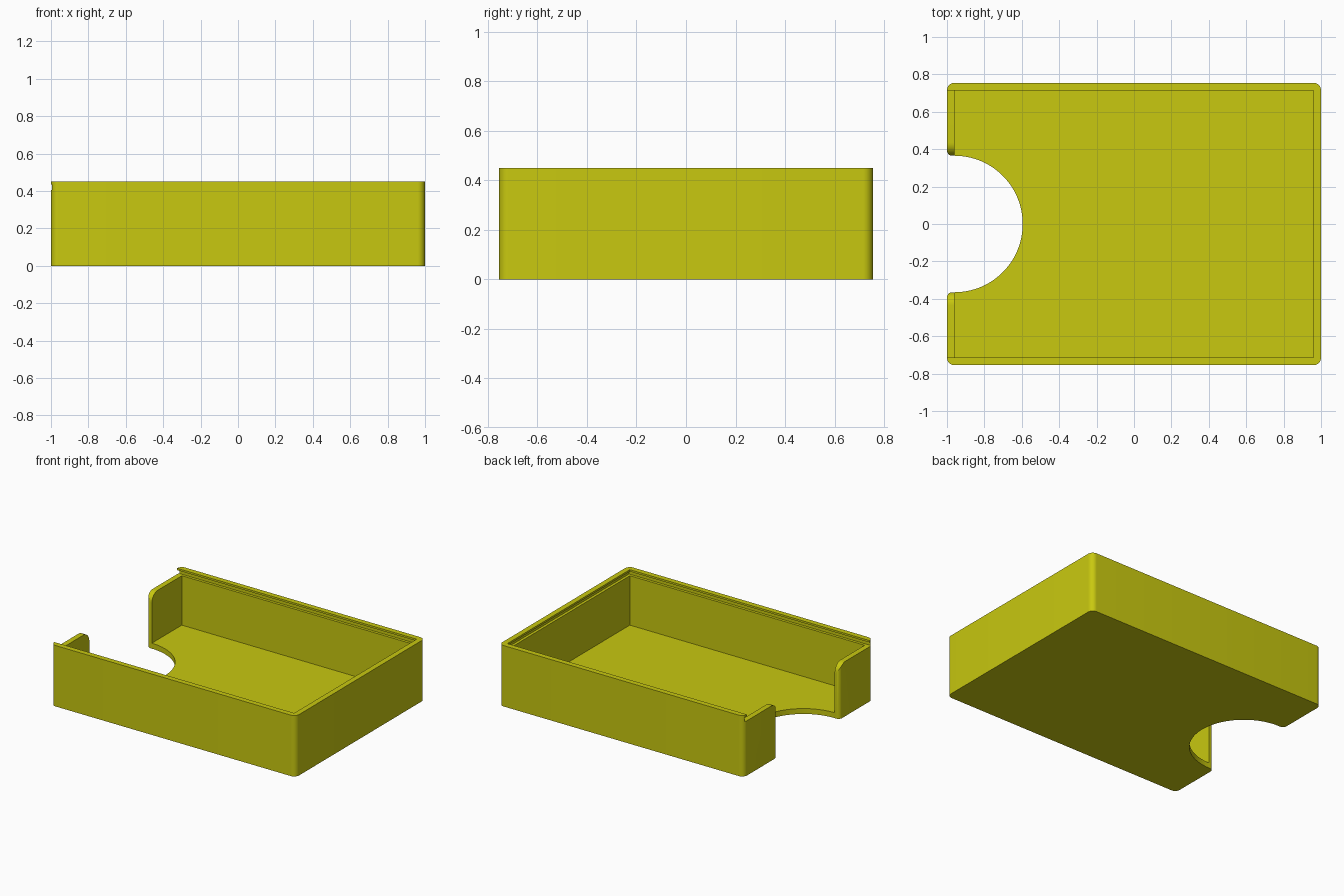
import bpy, bmesh, math
from mathutils import Vector

old = bpy.data.objects.get("Cube")
if old:
    bpy.data.objects.remove(old, do_unlink=True)

L, W, H = 1.0, 0.755, 0.45      # half length, half width, height
T = 0.04                        # wall and floor thickness
IX, IY = L - T, W - T           # inner half sizes
SLOT, LIP = 0.405, 0.436        # bottom and top of the lid groove
R = 0.365                       # thumb notch radius

yellow = bpy.data.materials.new("yellow plastic")
yellow.use_nodes = True
colour = (0.58, 0.58, 0.005, 1)
yellow.diffuse_color = colour
yellow.node_tree.nodes["Principled BSDF"].inputs["Base Color"].default_value = colour


def arc(cx, cy, r, start, end, n=10):
    angles = [math.radians(start + (end - start) * i / n) for i in range(n + 1)]
    return [(cx + r * math.cos(a), cy + r * math.sin(a)) for a in angles]


def prism(name, points, offset):
    """Extrude a closed loop of 3D points along an offset."""
    bm = bmesh.new()
    face = bm.faces.new([bm.verts.new(p) for p in points])
    out = bmesh.ops.extrude_face_region(bm, geom=[face])
    moved = [v for v in out["geom"] if isinstance(v, bmesh.types.BMVert)]
    bmesh.ops.translate(bm, verts=moved, vec=Vector(offset))
    bmesh.ops.recalc_face_normals(bm, faces=bm.faces)
    mesh = bpy.data.meshes.new(name)
    bm.to_mesh(mesh)
    bm.free()
    mesh.materials.append(yellow)
    obj = bpy.data.objects.new(name, mesh)
    bpy.context.collection.objects.link(obj)
    return obj


def block(name, x0, x1, y, z0, z1):
    corners = [(x0, -y, z0), (x1, -y, z0), (x1, y, z0), (x0, y, z0)]
    return prism(name, corners, (0, 0, z1 - z0))


# Outer tray with rounded corners and thumb notch
f = 0.028
outline = (arc(-IX, IY, T, 90, 180)
           + arc(f - L, R + f, f, 180, 270)
           + arc(-IX, 0, R, 90, -90, 48)
           + arc(f - L, -R - f, f, 90, 180)
           + arc(-IX, -IY, T, 180, 270)
           + arc(IX, -IY, T, 270, 360)
           + arc(IX, IY, T, 0, 90))
tray = prism("tray", [(x, y, 0) for x, y in outline], (0, 0, H))

# Hollow, lid groove and the open end where the lid slides in
cutters = [
    block("hollow_cutter", -IX, IX, IY, T, 1),
    block("groove_cutter", -1.2, IX + 0.02, IY + 0.02, SLOT, LIP),
    block("lid_entry_cutter", -1.2, 0, IY, SLOT, 1),
]

# Rounded top corners of the end wall beside the notch
r = 0.07
for side in (1, -1):
    curve = arc(R + r, SLOT - r, r, 180, 90, 12)
    loop = curve + [(R + r, H + 0.1), (R - 0.1, H + 0.1), (R - 0.1, SLOT - r)]
    cutters.append(prism("end_round_cutter", [(-1.2, side * y, z) for y, z in loop],
                         (0.3, 0, 0)))

bpy.ops.object.select_all(action="DESELECT")
tray.select_set(True)
bpy.context.view_layer.objects.active = tray
for cutter in cutters:
    cutter.hide_render = True
    mod = tray.modifiers.new("cut", "BOOLEAN")
    mod.operation = "DIFFERENCE"
    mod.solver = "EXACT"
    mod.object = cutter
    bpy.ops.object.modifier_apply(modifier=mod.name)
    bpy.data.objects.remove(cutter, do_unlink=True)

bpy.ops.object.shade_smooth_by_angle(angle=math.radians(30))
